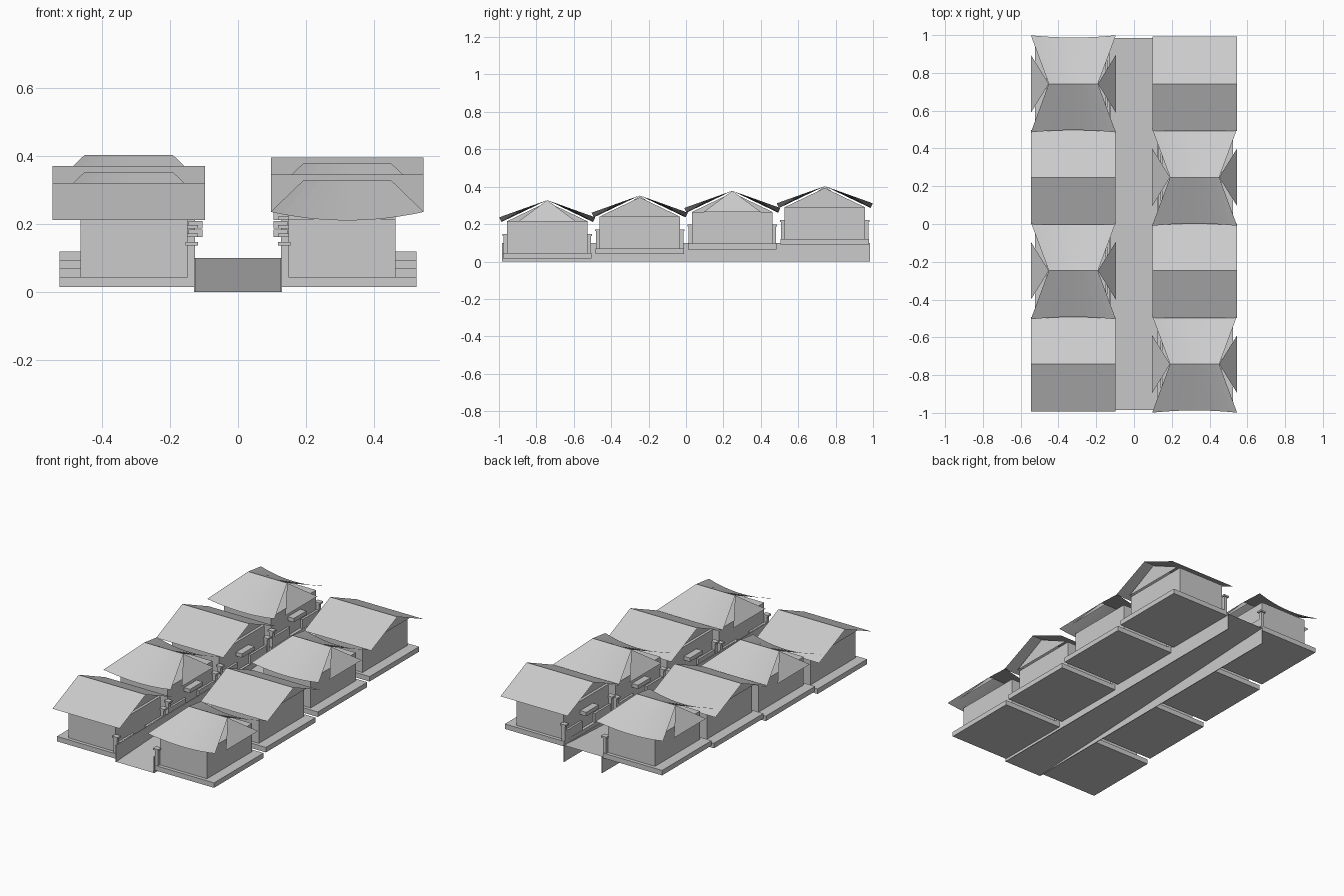
import bpy

if "Cube" in bpy.data.objects:
    bpy.data.objects.remove(bpy.data.objects["Cube"])

stone = bpy.data.materials.new("plain_grey")
stone.diffuse_color = (0.6, 0.6, 0.6, 1)
stone.use_nodes = True
stone.node_tree.nodes["Principled BSDF"].inputs["Base Color"].default_value = stone.diffuse_color


def add_mesh(name, verts, faces):
    mesh = bpy.data.meshes.new(name)
    mesh.from_pydata(verts, [], faces)
    mesh.materials.append(stone)
    obj = bpy.data.objects.new(name, mesh)
    bpy.context.collection.objects.link(obj)
    return obj


def box(name, x0, x1, y0, y1, z0, z1):
    x0, x1 = sorted((x0, x1))
    v = [(x, y, z) for z in (z0, z1) for x, y in ((x0, y0), (x1, y0), (x1, y1), (x0, y1))]
    f = [(3, 2, 1, 0), (4, 5, 6, 7)] + [(i, (i + 1) % 4, (i + 1) % 4 + 4, i + 4) for i in range(4)]
    return add_mesh(name, v, f)


def gable_roof(cx, cy, dz):
    # two flat slopes
    x0, x1 = cx - 0.224, cx + 0.224
    v = []
    for y, z in ((-0.25, 0.212), (0, 0.321), (0.25, 0.212)):
        v += [(x0, cy + y, z + dz), (x1, cy + y, z + dz)]
    add_mesh("gable_roof", v, [(0, 1, 3, 2), (2, 3, 5, 4)])
    # triangular end walls
    for side in (-1, 1):
        x = cx + side * 0.157
        tri = [(x, cy - 0.215, 0.215 + dz), (x, cy + 0.215, 0.215 + dz), (x, cy, 0.318 + dz)]
        add_mesh("gable_end", tri, [(0, 1, 2) if side > 0 else (2, 1, 0)])


def upturned_roof(cx, cy, dz):
    n = 12
    # two main slopes whose eaves curve up at the corners
    for side in (-1, 1):
        v, f = [], []
        for i in range(n + 1):
            t = 2 * i / n - 1
            v.append((cx + 0.13 * t, cy, 0.328 + dz))
            v.append((cx + 0.225 * t, cy + side * (0.245 + 0.012 * t * t), 0.211 + 0.025 * t * t + dz))
        for i in range(n):
            q = (2 * i, 2 * i + 1, 2 * i + 3, 2 * i + 2)
            f.append(q if side < 0 else q[::-1])
        add_mesh("curved_slope", v, f)
    # separate triangular end panels
    for side in (-1, 1):
        x = cx + side * 0.225
        v = [(cx + side * 0.13, cy, 0.328 + dz), (x, cy - 0.153, 0.215 + dz), (x, cy + 0.153, 0.215 + dz)]
        add_mesh("end_panel", v, [(0, 1, 2) if side > 0 else (2, 1, 0)])


def house(side, row):
    cy = -0.742 + 0.4947 * row
    dz = 0.025 * row
    box("base_slab", side * 0.13, side * 0.525, cy - 0.236, cy + 0.236, 0.015 + dz, 0.045 + dz)
    box("house_walls", side * 0.148, side * 0.463, cy - 0.215, cy + 0.215, 0.045 + dz, 0.215 + dz)
    # posts with caps and low walls along the road, leaving a gate gap
    for end in (-1, 1):
        py = cy + end * 0.223
        box("fence_post", side * 0.127, side * 0.148, py - 0.01, py + 0.01, 0.045 + dz, 0.137 + dz)
        box("post_cap", side * 0.118, side * 0.154, py - 0.016, py + 0.016, 0.137 + dz, 0.147 + dz)
        ys = sorted((cy + end * 0.06, py))
        box("low_wall", side * 0.131, side * 0.144, ys[0], ys[1], 0.045 + dz, 0.1 + dz)
    if row:
        box("gate_lintel", side * 0.105, side * 0.145, cy - 0.06, cy + 0.06, 0.137 + dz, 0.16 + dz)
    # roof types alternate like a chequerboard
    if (row + (side < 0)) % 2 == 0:
        upturned_roof(side * 0.321, cy, dz)
    else:
        gable_roof(side * 0.321, cy, dz)


for side in (-1, 1):
    for row in range(4):
        house(side, row)
    # retaining wall beside the road
    box("retaining_wall", side * 0.125, side * 0.129, -0.985, 0.985, 0, 0.1)

# sloping road
add_mesh("road", [(-0.126, -0.985, 0.001), (0.126, -0.985, 0.001), (0.126, 0.985, 0.1), (-0.126, 0.985, 0.1)],
         [(0, 1, 2, 3)])
